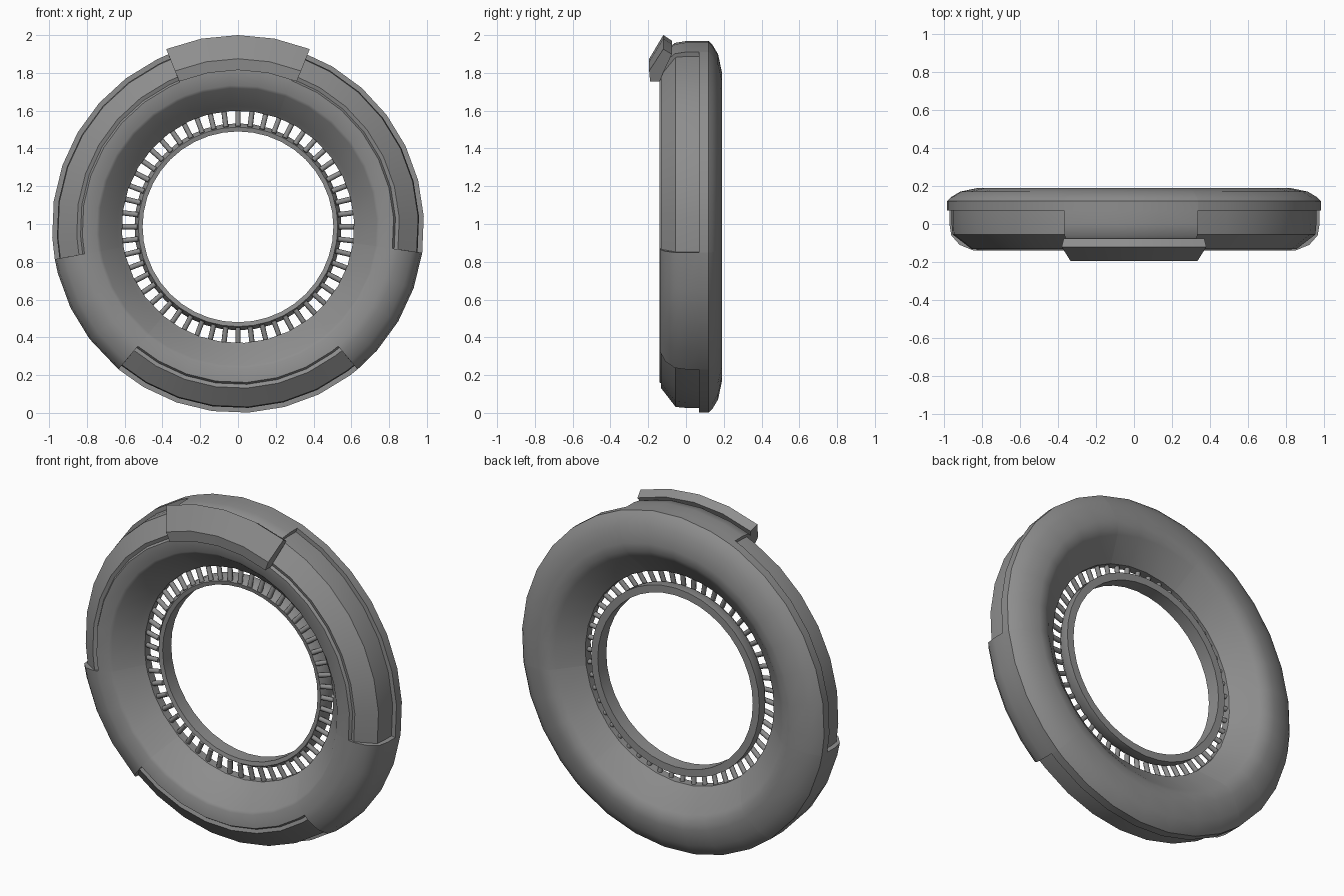
import bpy, bmesh
from math import sin, cos, radians
from mathutils import Vector

cube = bpy.data.objects.get("Cube")
if cube:
    bpy.data.objects.remove(cube, do_unlink=True)

CENTRE_Z = 0.985

grey = bpy.data.materials.new("mid_grey")
grey.use_nodes = True
colour = (0.27, 0.27, 0.27, 1)
grey.diffuse_color = colour
grey.node_tree.nodes["Principled BSDF"].inputs["Base Color"].default_value = colour


def polar(angle, r, y):
    a = radians(angle)
    return Vector((r * cos(a), y, CENTRE_Z + r * sin(a)))


def sweep(name, stations, closed=True, sharp=35):
    """Skin (angle, profile) stations around the ring axis; profiles are (radius, y)."""
    bm = bmesh.new()
    loops = [[bm.verts.new(polar(a, r, y)) for r, y in prof] for a, prof in stations]
    n = len(loops[0])
    for i in range(len(loops) if closed else len(loops) - 1):
        p, q = loops[i], loops[(i + 1) % len(loops)]
        for j in range(n):
            k = (j + 1) % n
            bm.faces.new((p[j], p[k], q[k], q[j]))
    if not closed:
        bm.faces.new(loops[0])
        bm.faces.new(loops[-1])
    bmesh.ops.remove_doubles(bm, verts=bm.verts, dist=0.0001)
    bmesh.ops.dissolve_degenerate(bm, edges=bm.edges, dist=0.0001)
    return finish(name, bm, sharp)


def finish(name, bm, sharp):
    bmesh.ops.recalc_face_normals(bm, faces=bm.faces)
    mesh = bpy.data.meshes.new(name)
    bm.to_mesh(mesh)
    bm.free()
    mesh.materials.append(grey)
    obj = bpy.data.objects.new(name, mesh)
    bpy.context.collection.objects.link(obj)
    bpy.ops.object.select_all(action="DESELECT")
    obj.select_set(True)
    bpy.context.view_layer.objects.active = obj
    bpy.ops.object.shade_smooth_by_angle(angle=radians(sharp))
    return obj


# Main ring: full and recessed outer profiles share the same inner and back part
inner = [(0.985, 0.07), (0.985, 0.12), (0.965, 0.14), (0.915, 0.17), (0.82, 0.19),
         (0.77, 0.183), (0.74, 0.165), (0.615, 0.06), (0.615, 0.01), (0.64, -0.015),
         (0.735, -0.125), (0.75, -0.135), (0.825, -0.14)]
full = inner + [(0.835, -0.14), (0.86, -0.138), (0.93, -0.11), (0.975, -0.06), (0.985, 0.0)]
recessed = inner + [(0.835, -0.125), (0.855, -0.132), (0.955, -0.055), (0.96, 0.0), (0.96, 0.07)]
recesses = [(-8, 70), (112, 190), (230, 310)]

stations = []
step = 360 / 32
for i in range(32):
    a = -8 + i * step
    inside = any(s < a < e for s, e in recesses)
    near = any(abs(a - b) < 3 for pair in recesses for b in pair)
    if not near:
        stations.append((a, recessed if inside else full))
for s, e in recesses:
    stations += [(s, full), (s + 0.01, recessed), (e - 0.01, recessed), (e, full)]
stations.sort(key=lambda st: st[0])
sweep("main_ring", stations)

# Clip plate over the top of the front rim
clip = [(1.015, -0.12), (0.985, -0.075), (0.87, -0.125), (0.83, -0.14),
        (0.83, -0.19), (0.89, -0.195)]
sweep("top_clip", [(68 + 44 * i / 4, clip) for i in range(5)], closed=False, sharp=30)

# Inner hub ring
hub = [(0.505, 0.02), (0.528, 0.015), (0.548, 0.045), (0.548, 0.1), (0.505, 0.1)]
sweep("inner_hub", [(i * 360 / 40, hub) for i in range(40)])

# Round spokes between hub and main ring
bm = bmesh.new()
SPOKES = 52
for i in range(SPOKES):
    a = i * 360 / SPOKES
    start, end = polar(a, 0.532, 0.02), polar(a, 0.635, 0.035)
    axis = end - start
    matrix = axis.to_track_quat("Z", "Y").to_matrix().to_4x4()
    matrix.translation = (start + end) / 2
    bmesh.ops.create_cone(bm, cap_ends=True, segments=8, radius1=0.014, radius2=0.014,
                          depth=axis.length, matrix=matrix)
finish("spokes", bm, 50)
